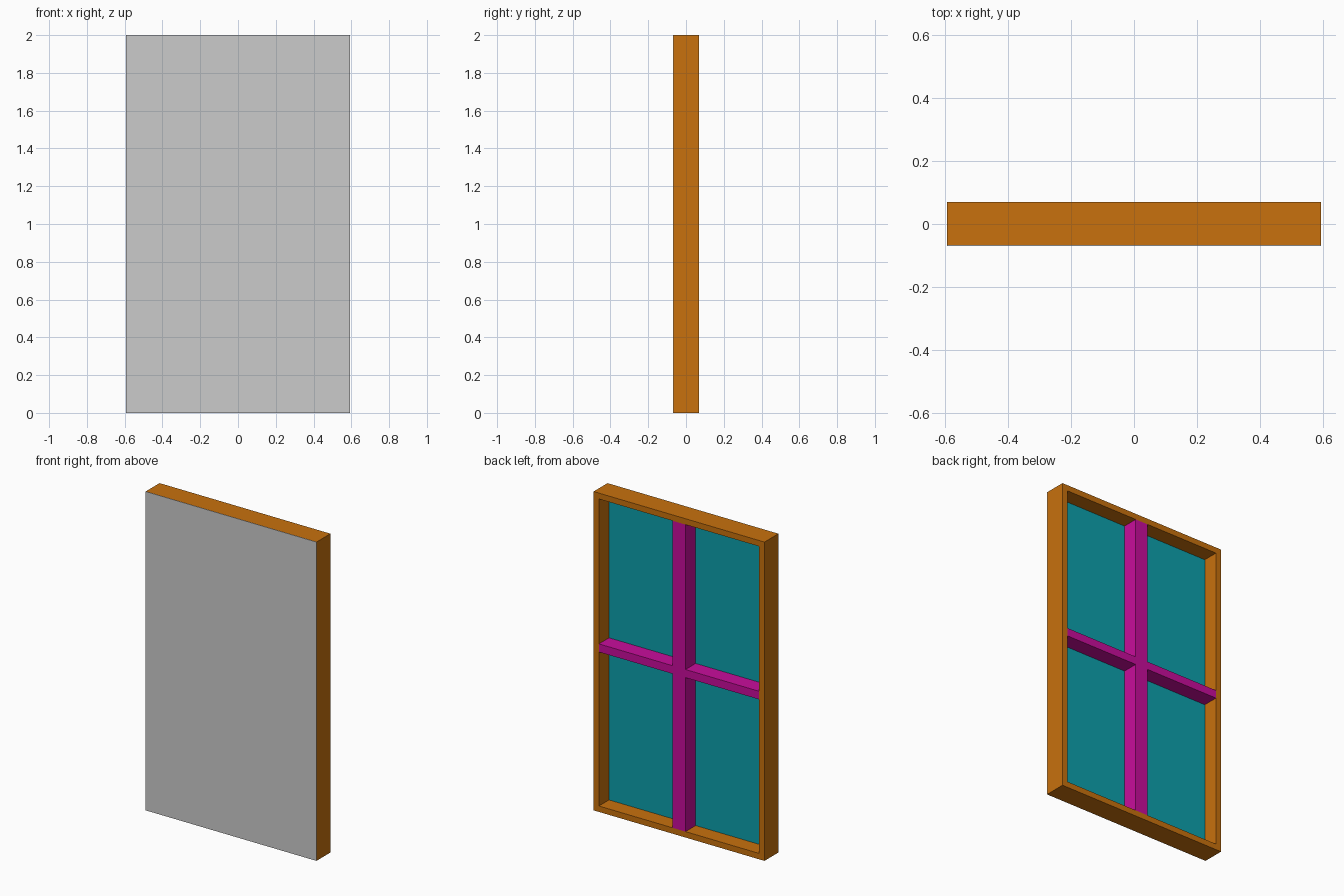
import bpy, bmesh
from mathutils import Matrix

if "Cube" in bpy.data.objects:
    bpy.data.objects.remove(bpy.data.objects["Cube"])

W, D, H = 1.186, 0.138, 2.0      # overall size
RIM = 0.037                      # visible width of the frame
SHEET = 0.002                    # thickness of the front facing
BACK = D / 2
PANEL_Y = BACK - 0.1             # floor of the rear recess
BAR_X = 0.045                    # half width of the upright bar


def material(name, color):
    m = bpy.data.materials.new(name)
    m.diffuse_color = (*color, 1)
    m.use_nodes = True
    m.node_tree.nodes["Principled BSDF"].inputs["Base Color"].default_value = m.diffuse_color
    return m


def box_mesh(x0, x1, y0, y1, z0, z1):
    bm = bmesh.new()
    centre = ((x0 + x1) / 2, (y0 + y1) / 2, (z0 + z1) / 2)
    size = (x1 - x0, y1 - y0, z1 - z0)
    bmesh.ops.create_cube(bm, size=1, matrix=Matrix.Translation(centre) @ Matrix.Diagonal((*size, 1)))
    return bm


def add(name, bm, mat=None):
    bmesh.ops.recalc_face_normals(bm, faces=bm.faces)
    mesh = bpy.data.meshes.new(name)
    bm.to_mesh(mesh)
    bm.free()
    obj = bpy.data.objects.new(name, mesh)
    bpy.context.collection.objects.link(obj)
    if mat:
        mesh.materials.append(mat)
    return obj


orange = material("frame_orange", (0.58, 0.165, 0.004))
teal = material("panel_teal", (0.004, 0.35, 0.41))
magenta = material("bar_magenta", (0.58, 0.004, 0.33))

# Outer frame: box with a rectangular opening cut through front to back
bm = box_mesh(-W / 2, W / 2, -BACK + SHEET, BACK, 0, H)
caps = [f for f in bm.faces if abs(f.normal.y) > 0.9]
bmesh.ops.inset_individual(bm, faces=caps, thickness=RIM, use_even_offset=True)
rims = [e for f in caps for e in f.edges]
bmesh.ops.delete(bm, geom=caps, context='FACES_ONLY')
bmesh.ops.bridge_loops(bm, edges=rims)
add("outer_frame", bm, orange)

# Plain facing over the whole front
add("front_facing", box_mesh(-W / 2, W / 2, -BACK, -BACK + SHEET, 0, H))

# Panel filling the frame opening
add("inner_panel", box_mesh(-W / 2 + RIM, W / 2 - RIM, -BACK + SHEET, PANEL_Y, RIM, H - RIM), teal)

# Bracing bars, flush with the back of the frame
add("upright_bar", box_mesh(-BAR_X, BAR_X, PANEL_Y, BACK, RIM, H - RIM), magenta)
cross = add("cross_bar", box_mesh(BAR_X, W / 2 - RIM, PANEL_Y, BACK, 1.003, 1.054), magenta)
cross.modifiers.new("mirror", 'MIRROR').use_mirror_merge = False
